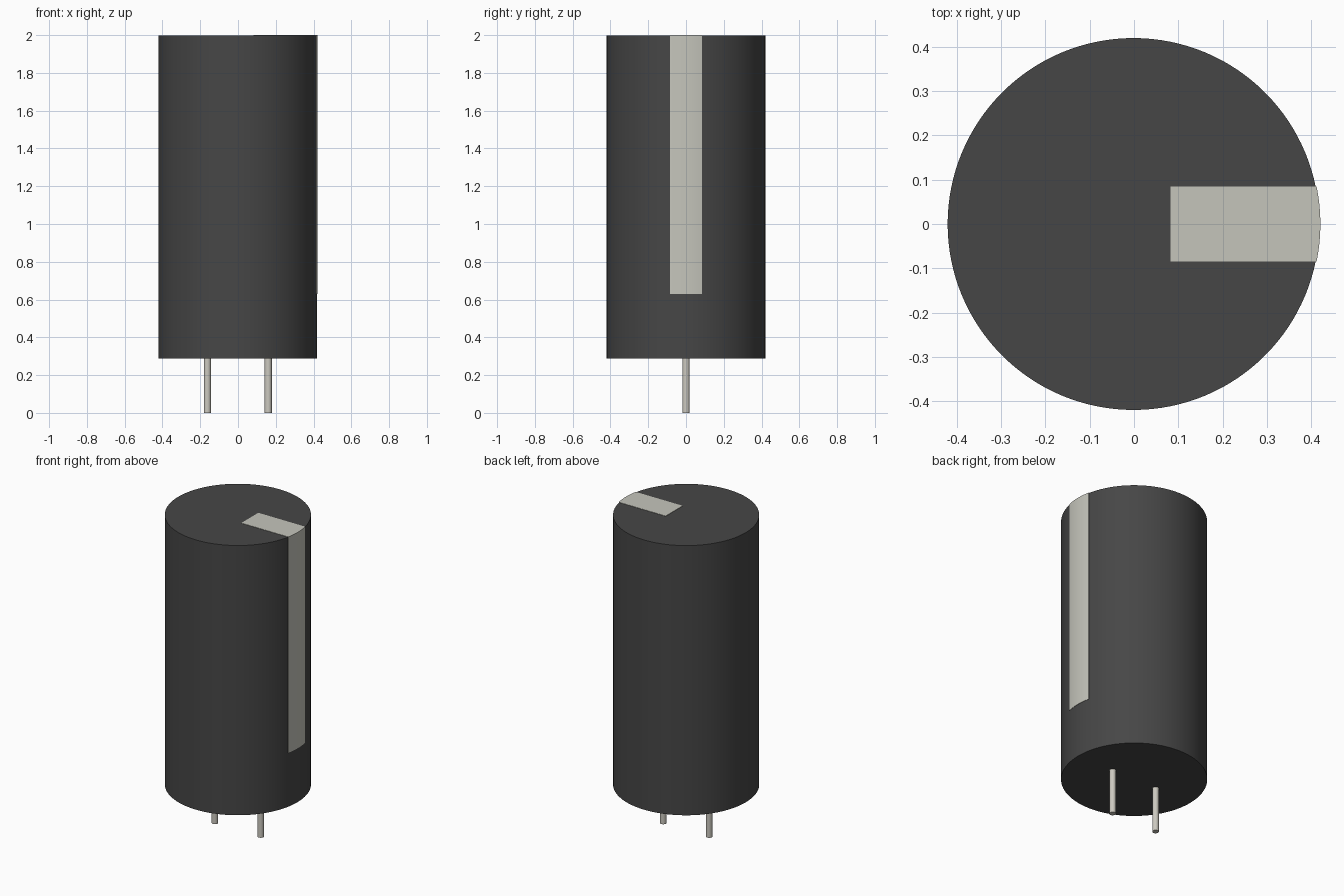
import bpy, bmesh, math

if "Cube" in bpy.data.objects:
    bpy.data.objects.remove(bpy.data.objects["Cube"], do_unlink=True)

R = 0.42            # body radius
CX = -0.001         # body axis, offset by half the stripe thickness
BOTTOM, TOP = 0.287, 1.998
T = 0.002           # stripe thickness
HALF = 0.085        # stripe half width


def material(name, rgb):
    m = bpy.data.materials.new(name)
    m.use_nodes = True
    color = (*rgb, 1.0)
    m.diffuse_color = color
    m.node_tree.nodes["Principled BSDF"].inputs["Base Color"].default_value = color
    return m


def prism(name, outline, z0, z1, mat):
    """Extrude a flat outline upwards from z0 to z1."""
    bm = bmesh.new()
    face = bm.faces.new([bm.verts.new((x, y, z0)) for x, y in outline])
    ext = bmesh.ops.extrude_face_region(bm, geom=[face])
    for v in ext["geom"]:
        if isinstance(v, bmesh.types.BMVert):
            v.co.z = z1
    bmesh.ops.recalc_face_normals(bm, faces=bm.faces)
    mesh = bpy.data.meshes.new(name)
    bm.to_mesh(mesh)
    bm.free()
    mesh.materials.append(mat)
    obj = bpy.data.objects.new(name, mesh)
    bpy.context.collection.objects.link(obj)
    bpy.ops.object.select_all(action="DESELECT")
    obj.select_set(True)
    bpy.context.view_layer.objects.active = obj
    bpy.ops.object.shade_smooth_by_angle(angle=math.radians(30))
    return obj


def circle(cx, r, n):
    return [(cx + r * math.cos(2 * math.pi * i / n), r * math.sin(2 * math.pi * i / n))
            for i in range(n)]


def arc(r, n=16):
    """Points on the +x side of the body, between the two stripe edges."""
    a = math.asin(HALF / r)
    return [(CX + r * math.cos(t), r * math.sin(t))
            for t in (-a + 2 * a * i / n for i in range(n + 1))]


dark = material("dark grey sleeve", (0.062, 0.062, 0.062))
light = material("light grey stripe", (0.56, 0.56, 0.50))
metal = material("pin metal", (0.60, 0.58, 0.52))

# Cylindrical body
prism("body", circle(CX, R, 128), BOTTOM, TOP, dark)

# Polarity stripe: curved plate down the side and flat plate on the top
inner = R - T
prism("side_stripe", arc(R + T) + arc(inner)[::-1], 0.63, TOP + T, light)
prism("top_stripe", [(0.083, HALF), (0.083, -HALF)] + arc(inner), TOP - T, TOP + T, light)

# Two round pins
for name, x in (("left_pin", 0.16), ("right_pin", -0.162)):
    prism(name, circle(x, 0.019, 32), 0.0, BOTTOM + 0.01, metal)
